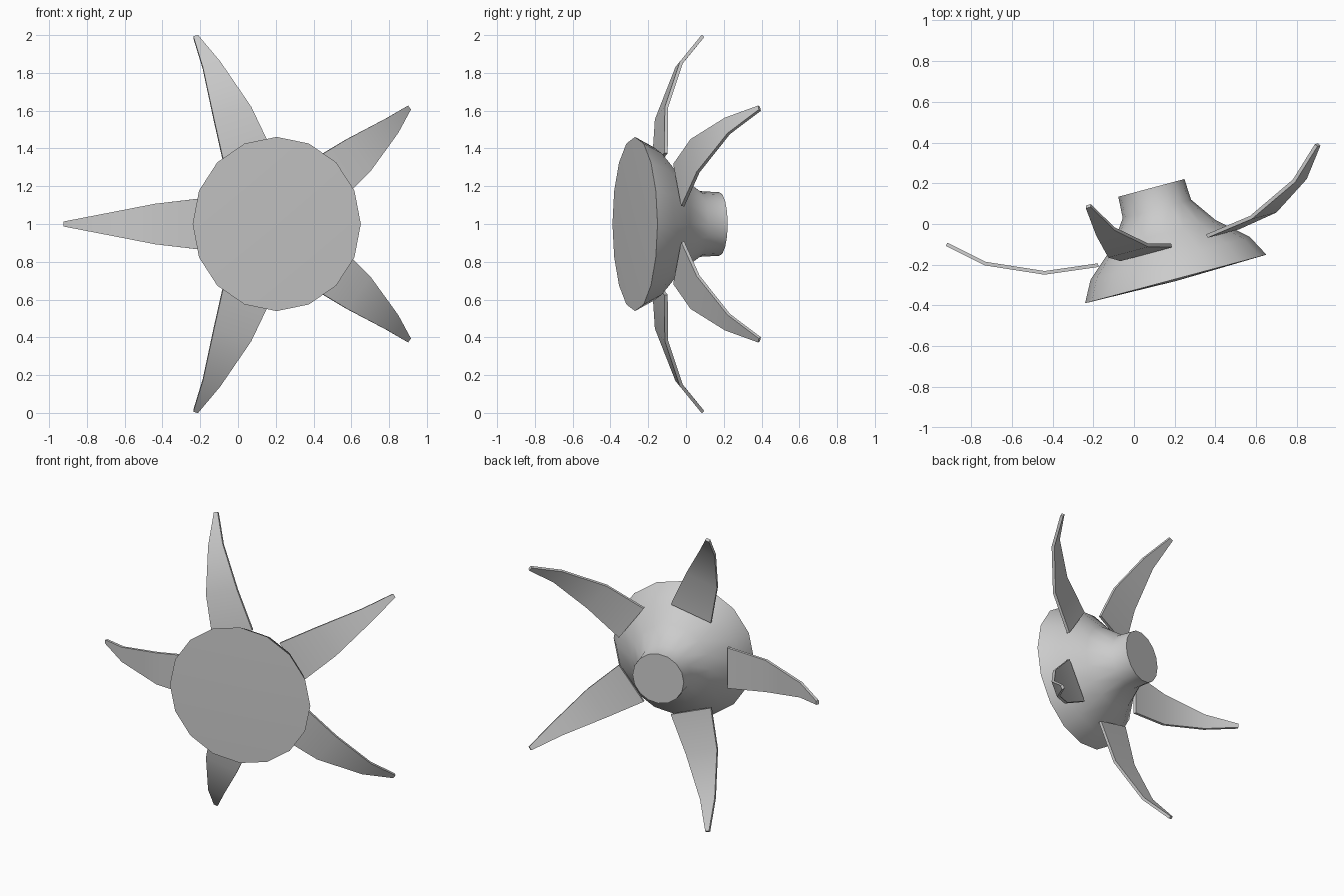
import bpy, bmesh, math
from mathutils import Matrix, Vector

cube = bpy.data.objects.get("Cube")
if cube:
    bpy.data.objects.remove(cube, do_unlink=True)

grey = bpy.data.materials.new("plain grey")
grey.use_nodes = True
colour = (0.6, 0.6, 0.6, 1)
grey.diffuse_color = colour
grey.node_tree.nodes["Principled BSDF"].inputs["Base Color"].default_value = colour

# Hub frame: local z runs backwards along the tilted hub axis
FRAME = (Matrix.Translation((0.205, -0.27, 1.0))
         @ Matrix.Rotation(math.radians(15), 4, 'Z')
         @ Matrix.Rotation(math.radians(-90), 4, 'X'))


def finish(bm, name, matrix):
    bmesh.ops.recalc_face_normals(bm, faces=bm.faces)
    mesh = bpy.data.meshes.new(name)
    bm.to_mesh(mesh)
    bm.free()
    mesh.materials.append(grey)
    obj = bpy.data.objects.new(name, mesh)
    bpy.context.collection.objects.link(obj)
    obj.matrix_world = matrix
    bpy.ops.object.select_all(action='DESELECT')
    obj.select_set(True)
    bpy.context.view_layer.objects.active = obj
    bpy.ops.object.shade_smooth_by_angle(angle=math.radians(42))


def bridge(bm, a, b):
    n = len(a)
    for i in range(n):
        bm.faces.new((a[i], a[(i + 1) % n], b[(i + 1) % n], b[i]))


# Hub: flared bell with a shallow front cap and a flat back cap
SIDES = 16
profile = [(0.461, 0), (0.405, 0.105), (0.263, 0.23), (0.174, 0.356), (0.168, 0.463)]
bm = bmesh.new()
rings = []
for radius, depth in profile:
    angles = [2 * math.pi * i / SIDES for i in range(SIDES)]
    rings.append([bm.verts.new((radius * math.cos(a), radius * math.sin(a), depth))
                  for a in angles])
for a, b in zip(rings, rings[1:]):
    bridge(bm, a, b)
bm.faces.new(rings[-1])
nose = bm.verts.new((0, 0, -0.01))
for i in range(SIDES):
    bm.faces.new((nose, rings[0][i], rings[0][(i + 1) % SIDES]))
finish(bm, "hub", FRAME)

# Blades: tapered curved strips, given as radius, depth, half width
stations = [(0.35, 0.164, 0.138), (0.615, 0.196, 0.107),
            (0.884, 0.315, 0.05), (1.043, 0.456, 0.013)]
HALF_THICKNESS = 0.009
BLADES = 5
for k in range(BLADES):
    bm = bmesh.new()
    loops = []
    for i, (r, d, w) in enumerate(stations):
        before, after = stations[max(i - 1, 0)], stations[min(i + 1, 3)]
        normal = Vector((before[1] - after[1], 0, after[0] - before[0])).normalized()
        offset = normal * HALF_THICKNESS
        loops.append([bm.verts.new(Vector((r, side * w, d)) + offset * face)
                      for side, face in ((-1, -1), (1, -1), (1, 1), (-1, 1))])
    for a, b in zip(loops, loops[1:]):
        bridge(bm, a, b)
    bm.faces.new(loops[0])
    bm.faces.new(loops[-1])
    spin = Matrix.Rotation(math.pi + 2 * math.pi * k / BLADES, 4, 'Z')
    finish(bm, f"blade_{k + 1}", FRAME @ spin)
